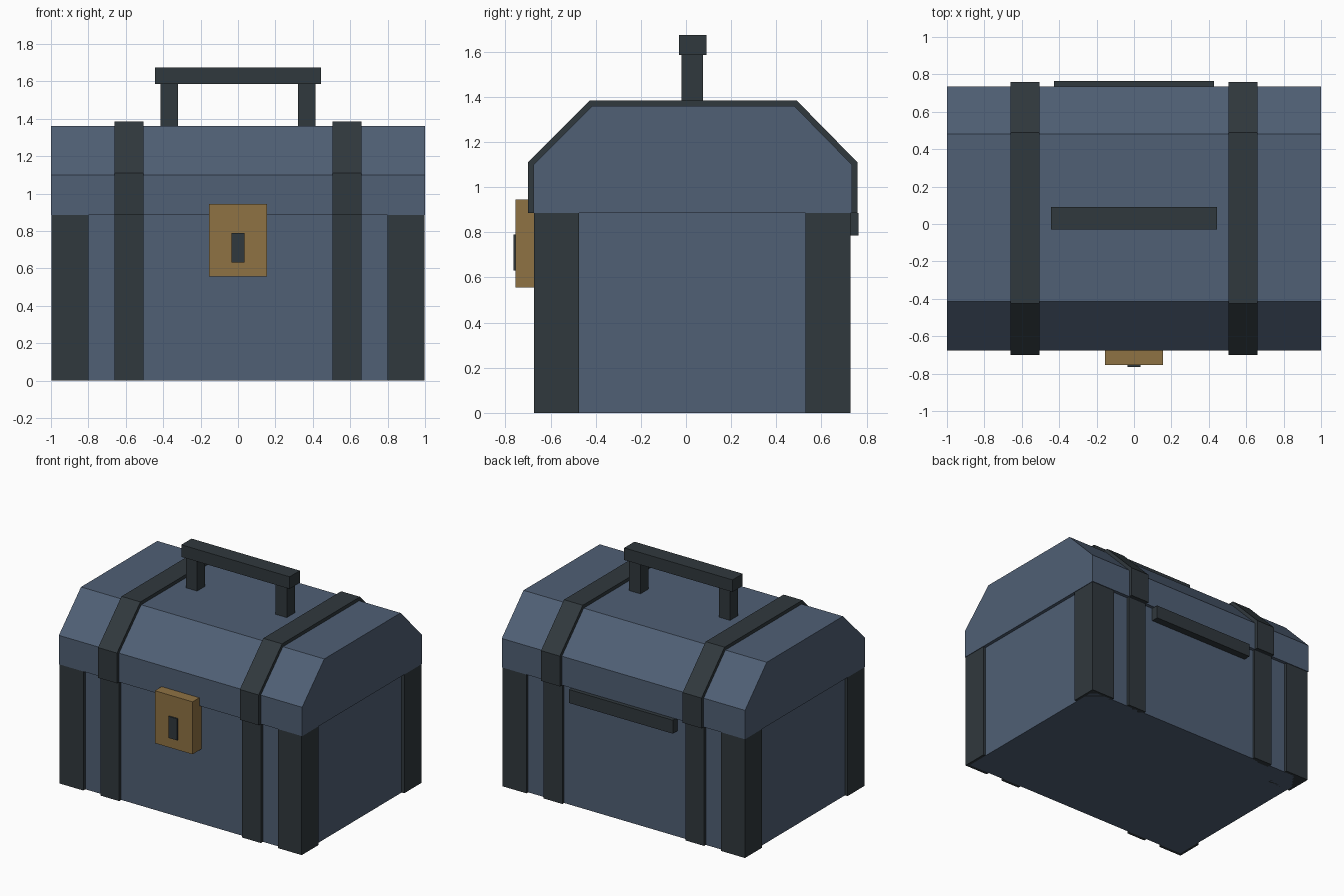
import bpy
import bmesh

cube = bpy.data.objects.get("Cube")
if cube:
    bpy.data.objects.remove(cube, do_unlink=True)


def make_material(name, rgb):
    mat = bpy.data.materials.new(name)
    mat.use_nodes = True
    mat.diffuse_color = (*rgb, 1)
    mat.node_tree.nodes["Principled BSDF"].inputs["Base Color"].default_value = (*rgb, 1)
    return mat


blue = make_material("slate blue", (0.080, 0.116, 0.178))
dark = make_material("dark trim", (0.030, 0.040, 0.047))
gold = make_material("dull gold", (0.275, 0.170, 0.057))


def prism(name, profile, x0, x1, mat):
    """Extrude a y-z outline along x."""
    bm = bmesh.new()
    face = bm.faces.new([bm.verts.new((x0, y, z)) for y, z in profile])
    side = bmesh.ops.extrude_face_region(bm, geom=[face])["geom"]
    verts = [v for v in side if isinstance(v, bmesh.types.BMVert)]
    bmesh.ops.translate(bm, verts=verts, vec=(x1 - x0, 0, 0))
    bmesh.ops.recalc_face_normals(bm, faces=bm.faces)
    mesh = bpy.data.meshes.new(name)
    bm.to_mesh(mesh)
    bm.free()
    mesh.materials.append(mat)
    obj = bpy.data.objects.new(name, mesh)
    bpy.context.collection.objects.link(obj)
    return obj


def box(name, x, y, z, mat):
    """Box from (min, max) ranges on each axis."""
    outline = [(y[0], z[0]), (y[1], z[0]), (y[1], z[1]), (y[0], z[1])]
    return prism(name, outline, x[0], x[1], mat)


RIM = 0.885

# Chest body and angled lid
box("chest_body", (-0.975, 0.975), (-0.65, 0.71), (0, RIM), blue)
lid = [(-0.675, RIM), (-0.675, 1.10), (-0.415, 1.36),
       (0.48, 1.36), (0.735, 1.10), (0.735, RIM)]
prism("lid", lid, -1, 1, blue)

# Outline of the straps that wrap over the lid
band = [(-0.70, RIM), (-0.70, 1.11), (-0.425, 1.385),
        (0.49, 1.385), (0.76, 1.11), (0.76, RIM)]

for side, s in (("right", -1), ("left", 1)):
    def span(a, b):
        return sorted((s * a, s * b))

    # Straps on lid and body
    prism(side + "_lid_strap", band + lid[::-1], *span(0.505, 0.66), dark)
    for end, y in (("front", (-0.674, -0.63)), ("back", (0.69, 0.73))):
        box(f"{side}_{end}_strap", span(0.505, 0.66), y, (0, RIM), dark)

    # Corner posts
    for end, y in (("front", (-0.674, -0.475)), ("back", (0.53, 0.73))):
        box(f"{side}_{end}_corner", span(0.80, 0.996), y, (0, RIM), dark)

    # Handle supports
    box(side + "_handle_post", span(0.322, 0.415), (-0.02, 0.075), (1.35, 1.59), dark)

# Handle grip
box("handle_grip", (-0.445, 0.445), (-0.03, 0.09), (1.585, 1.675), dark)

# Latch with keyhole plate
box("latch", (-0.155, 0.155), (-0.755, -0.64), (0.555, 0.945), gold)
box("keyhole", (-0.036, 0.036), (-0.765, -0.75), (0.63, 0.79), dark)

# Rear hinge bar
box("hinge", (-0.427, 0.427), (0.70, 0.765), (0.785, RIM), dark)
